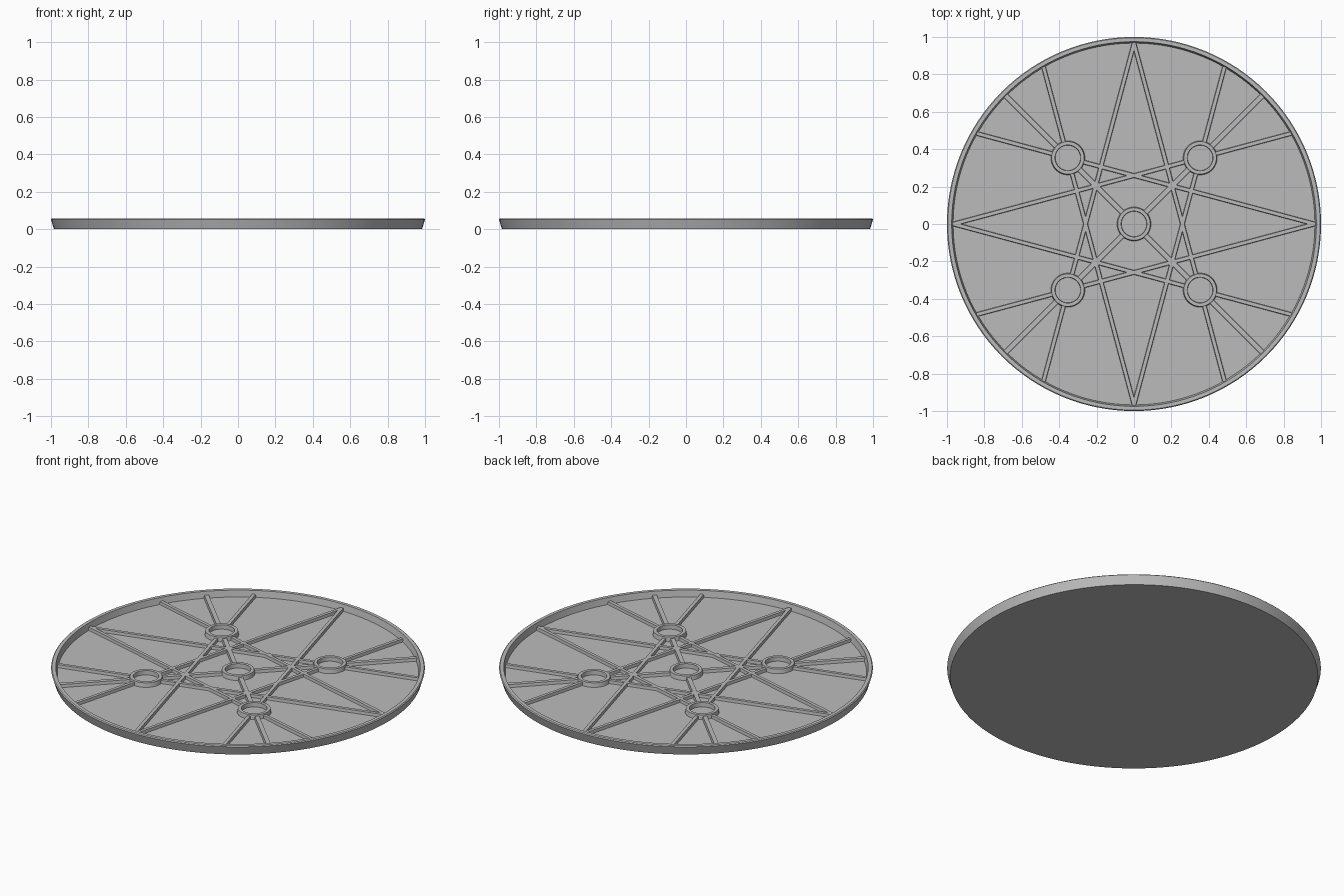
import bpy, bmesh, math
from mathutils import Vector, Matrix

cube = bpy.data.objects.get("Cube")
if cube:
    bpy.data.objects.remove(cube, do_unlink=True)

FLOOR = 0.02        # top of the tray floor
RIB_TOP = 0.037
RING_TOP = 0.045
WALL = 0.97         # radius where ribs run into the wall
POST = 0.5          # distance of the outer rings from the centre

grey = bpy.data.materials.new("plain grey")
grey.use_nodes = True
colour = (0.5, 0.5, 0.5, 1)
grey.diffuse_color = colour
grey.node_tree.nodes["Principled BSDF"].inputs["Base Color"].default_value = colour


def finish(name, bm, smooth=False):
    bmesh.ops.recalc_face_normals(bm, faces=bm.faces)
    mesh = bpy.data.meshes.new(name)
    bm.to_mesh(mesh)
    bm.free()
    mesh.materials.append(grey)
    obj = bpy.data.objects.new(name, mesh)
    bpy.context.collection.objects.link(obj)
    if smooth:
        bpy.ops.object.select_all(action='DESELECT')
        obj.select_set(True)
        bpy.context.view_layer.objects.active = obj
        bpy.ops.object.shade_smooth_by_angle(angle=math.radians(25))
    return obj


def lathe(name, profile, steps, centre=(0, 0), closed=False):
    """Spin a radius/height profile around a vertical axis."""
    bm = bmesh.new()
    verts = [bm.verts.new((r, 0, z)) for r, z in profile]
    edges = [bm.edges.new(pair) for pair in zip(verts, verts[1:])]
    if closed:
        edges.append(bm.edges.new((verts[-1], verts[0])))
    bmesh.ops.spin(bm, geom=verts + edges, cent=(0, 0, 0), axis=(0, 0, 1),
                   angle=math.tau, steps=steps)
    bmesh.ops.remove_doubles(bm, verts=bm.verts, dist=1e-5)
    bmesh.ops.translate(bm, verts=bm.verts, vec=(*centre, 0))
    return finish(name, bm, True)


def rib(name, start, angle, length, width):
    """Straight rib with slightly drafted sides."""
    bm = bmesh.new()
    bmesh.ops.create_cube(bm, size=1)
    low = FLOOR - 0.004
    for v in bm.verts:
        top = v.co.z > 0
        v.co = Vector(((v.co.x + 0.5) * length,
                       v.co.y * width * (0.85 if top else 1.1),
                       RIB_TOP if top else low))
    bm.transform(Matrix.Translation((*start, 0)) @ Matrix.Rotation(angle, 4, 'Z'))
    return finish(name, bm)


def reach(point, direction):
    """Distance from a point to the wall along a direction."""
    b = point.dot(direction)
    return -b + math.sqrt(b * b - point.length_squared + WALL * WALL)


def polar(radius, angle):
    return Vector((radius * math.cos(angle), radius * math.sin(angle)))


# Shallow dish with a flared rim
lathe("tray", [(0, 0), (0.984, 0), (1, 0.052), (0.995, 0.057),
               (0.975, 0.057), (0.967, FLOOR), (0, FLOOR)], 128)

# Raised rings around open sockets
RING = [(0.092, FLOOR - 0.004), (0.087, RING_TOP), (0.069, RING_TOP), (0.067, FLOOR - 0.004)]
lathe("centre_ring", RING, 48, closed=True)

GAP = 0.078   # ribs start inside the ring walls
for i, side in enumerate(("back_left", "back_right", "front_right", "front_left")):
    out = math.radians(45 + 90 * i)
    post = polar(POST, out)
    lathe(side + "_ring", RING, 48, post, closed=True)

    # Diagonal ribs: centre to ring, ring to wall
    rib(side + "_inner_rib", polar(GAP, out), out, POST - 2 * GAP, 0.028)
    rib(side + "_outer_rib", polar(POST + GAP, out), out, WALL - POST - GAP, 0.028)

    # Two long chord ribs crossing at each ring
    for turn in (30, 150, -30, -150):
        angle = out + math.radians(turn)
        start = post + polar(GAP, angle)
        rib(f"{side}_chord_rib", start, angle, reach(start, polar(1, angle)), 0.022)
